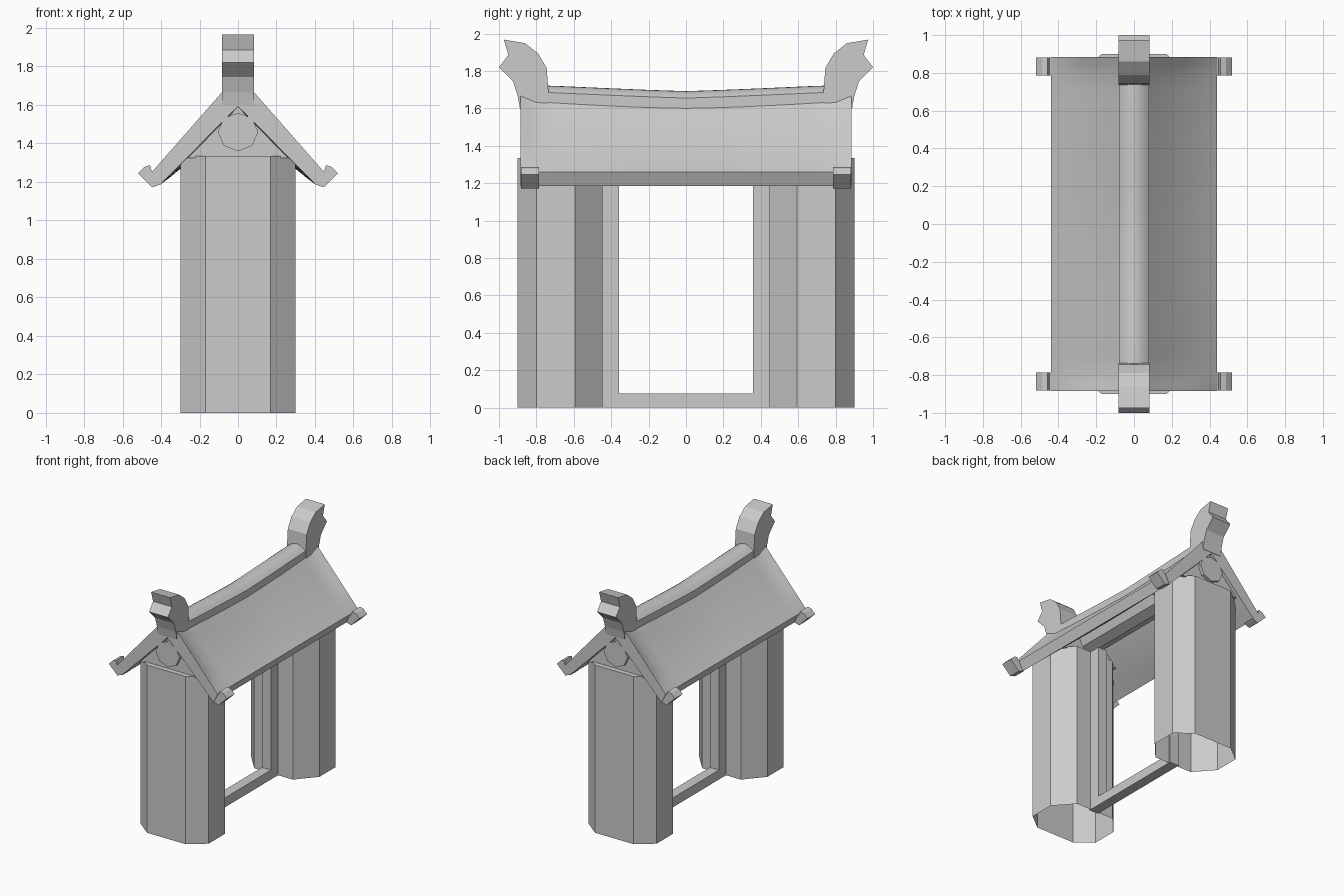
import bpy, bmesh, math

cube = bpy.data.objects.get("Cube")
if cube:
    bpy.data.objects.remove(cube, do_unlink=True)

# One plain stone colour for the whole gate
stone = bpy.data.materials.new("stone_grey")
stone.use_nodes = True
GREY = (0.6, 0.6, 0.6, 1)
stone.diffuse_color = GREY
bsdf = next(n for n in stone.node_tree.nodes if n.type == 'BSDF_PRINCIPLED')
bsdf.inputs["Base Color"].default_value = GREY


def finish(name, bm, smooth=False):
    bmesh.ops.recalc_face_normals(bm, faces=bm.faces[:])
    mesh = bpy.data.meshes.new(name)
    bm.to_mesh(mesh)
    bm.free()
    mesh.materials.append(stone)
    obj = bpy.data.objects.new(name, mesh)
    bpy.context.collection.objects.link(obj)
    if smooth:
        for other in bpy.context.selected_objects:
            other.select_set(False)
        obj.select_set(True)
        bpy.context.view_layer.objects.active = obj
        bpy.ops.object.shade_smooth_by_angle(angle=math.radians(30))
        obj.select_set(False)
    return obj


def prism(name, profile, to_3d, low, high, open_low=False):
    """Extrude a 2D profile between two depths."""
    bm = bmesh.new()
    a = [bm.verts.new(to_3d(p, q, low)) for p, q in profile]
    b = [bm.verts.new(to_3d(p, q, high)) for p, q in profile]
    for i in range(len(a)):
        j = (i + 1) % len(a)
        bm.faces.new((a[i], a[j], b[j], b[i]))
    bm.faces.new(b)
    if not open_low:
        bm.faces.new(a)
    return finish(name, bm)


def loft(name, upper, lower, stations):
    """Skin matching upper and lower (x, z) curves along y."""
    bm = bmesh.new()
    rows = []
    for y in stations:
        rows.append([[bm.verts.new((x, y, z)) for x, z in curve(y)]
                     for curve in (upper, lower)])
    last = len(rows[0][0]) - 1
    for (u0, l0), (u1, l1) in zip(rows, rows[1:]):
        for i in range(last):
            bm.faces.new((u0[i], u0[i + 1], u1[i + 1], u1[i]))
            bm.faces.new((l0[i], l0[i + 1], l1[i + 1], l1[i]))
        for i in (0, last):
            bm.faces.new((u0[i], u1[i], l1[i], l0[i]))
    for u, l in (rows[0], rows[-1]):
        for i in range(last):
            bm.faces.new((u[i], u[i + 1], l[i + 1], l[i]))
    return finish(name, bm, smooth=True)


def flat_xy(p, q, d):
    return (p, q, d)


def flat_xz(p, q, d):
    return (p, d, q)


def flat_yz(p, q, d):
    return (d, p, q)


def box(name, x0, x1, y0, y1, z0, z1):
    return prism(name, [(x0, y0), (x1, y0), (x1, y1), (x0, y1)], flat_xy, z0, z1)


# Roof: sagging, slightly concave slopes that flick up at the gable ends
ROOF_END, EAVE, STEPS = 0.885, 0.44, 8


def flick(y):
    return max(0, abs(y) - 0.8) / (ROOF_END - 0.8)


def mirrored(half):
    return [(-x, z) for x, z in reversed(half)] + half


def roof_top(y):
    crown = 1.6 + 0.035 * min(1, abs(y) / 0.8) ** 1.5 + 0.035 * flick(y)
    dip = 0.018 * (1 - flick(y))
    half = []
    for i in range(STEPS + 1):
        t = i / STEPS
        half.append((0.08 + (EAVE - 0.08) * t,
                     1.26 + (crown - 1.26) * (1 - t) - dip * 4 * t * (1 - t)))
    return mirrored(half)


def roof_underside(y):
    dip = 0.03 * (1 - (abs(y) / ROOF_END) ** 2)
    half = []
    for i in range(STEPS + 1):
        t = i / STEPS
        half.append((0.004 + 0.401 * t, 1.185 + 0.405 * (1 - t) - dip * 4 * t * (1 - t)))
    return mirrored(half)


inner = [-0.8 + 1.6 * i / 16 for i in range(17)]
loft("roof", roof_top, roof_underside,
     [-ROOF_END, -0.84] + inner + [0.84, ROOF_END])


# Ridge cap: rounded on top, following the sag
def ridge_top(y):
    rise = 0.03 * min(1, abs(y) / 0.74) ** 1.15
    return [(0.08 * k / 4, 1.655 + rise + 0.037 * (1 - (k / 4) ** 2))
            for k in range(-4, 5)]


def ridge_base(y):
    return [(0.08 * k / 4, 1.57) for k in range(-4, 5)]


loft("ridge_cap", ridge_top, ridge_base, inner)

FINIAL = [(0.735, 1.6), (0.735, 1.685), (0.745, 1.815), (0.79, 1.893),
          (0.86, 1.948), (0.973, 1.967), (0.95, 1.885), (1.0, 1.82),
          (0.925, 1.745), (0.9, 1.665), (0.888, 1.6)]
HOOK = [(0.395, 1.19), (0.445, 1.172), (0.52, 1.245), (0.487, 1.278),
        (0.457, 1.287), (0.448, 1.255), (0.42, 1.27)]
OCTAGON = [(0.17, 0.9), (0.3, 0.798), (0.3, 0.594), (0.17, 0.446),
           (-0.17, 0.446), (-0.3, 0.594), (-0.3, 0.798), (-0.17, 0.9)]
GABLE = [(-0.26, 1.325), (0.26, 1.325), (0, 1.59)]

# Parts repeated at both ends of the gate
for end, s in (("front", -1), ("back", 1)):
    prism(end + "_ridge_finial", [(s * y, z) for y, z in FINIAL],
          flat_yz, -0.083, 0.083)
    prism(end + "_pillar", [(x, s * y) for x, y in OCTAGON],
          flat_xy, 0, 1.335, open_low=True)
    prism(end + "_gable", GABLE, flat_xz, s * 0.5, s * 0.86)
    lo, hi = sorted((s * 0.358, s * 0.46))
    box(end + "_door_jamb", -0.04, 0.04, lo, hi, 0, 1.335)
    for side, m in (("left", 1), ("right", -1)):
        prism(f"{end}_{side}_eave_hook", [(m * x, z) for x, z in HOOK],
              flat_xz, s * 0.785, s * 0.882)

# Door sill and octagonal ridge beam
box("door_sill", -0.04, 0.04, -0.4, 0.4, 0, 0.075)
beam = [(0.105 * math.sin(k * math.tau / 8), 1.46 + 0.1 * math.cos(k * math.tau / 8))
        for k in range(8)]
prism("ridge_beam", beam, flat_xz, -0.885, 0.885)
